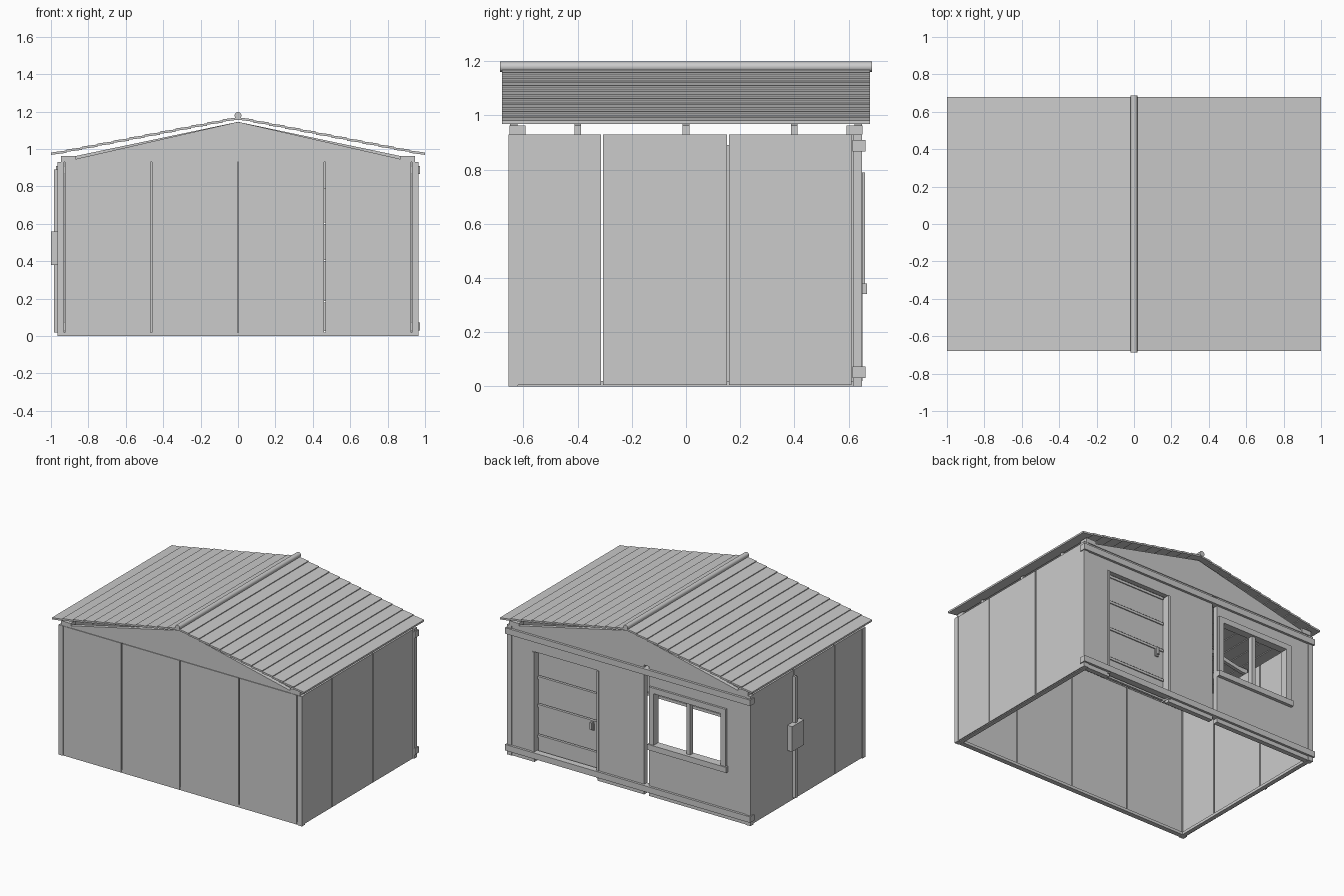
import bpy, bmesh
from mathutils import Vector

if "Cube" in bpy.data.objects:
    bpy.data.objects.remove(bpy.data.objects["Cube"])


def add_mesh(name, verts, faces):
    me = bpy.data.meshes.new(name)
    me.from_pydata(verts, [], faces)
    bm = bmesh.new()
    bm.from_mesh(me)
    bmesh.ops.recalc_face_normals(bm, faces=bm.faces)
    bm.to_mesh(me)
    bm.free()
    ob = bpy.data.objects.new(name, me)
    bpy.context.collection.objects.link(ob)
    return ob


def prism(name, profile, y0, y1):
    """Extrude an x-z profile along y."""
    n = len(profile)
    verts = [(x, y0, z) for x, z in profile] + [(x, y1, z) for x, z in profile]
    faces = [tuple(range(n)), tuple(range(n, 2 * n))]
    faces += [(i, (i + 1) % n, n + (i + 1) % n, n + i) for i in range(n)]
    return add_mesh(name, verts, faces)


def box(name, x0, x1, y0, y1, z0, z1):
    return prism(name, [(x0, z0), (x1, z0), (x1, z1), (x0, z1)], y0, y1)


def rod(name, radius, length, loc, rot, sides=12):
    bpy.ops.mesh.primitive_cylinder_add(vertices=sides, radius=radius, depth=length,
                                        location=loc, rotation=rot)
    bpy.context.object.name = name
    bpy.ops.object.shade_smooth_by_angle()


H = 0.93   # wall height
G = 0.004  # half gap between panels

# front wall panels
edges = [-0.928, -0.465, 0, 0.465, 0.928]
for i in range(4):
    box(f"front_panel_{i}", edges[i] + G, edges[i + 1] - G, -0.655, -0.625, 0.005, H)
box("front_base_rail", -0.93, 0.93, -0.65, -0.615, 0, 0.02)

# side wall panels, rails and corner posts
edges = [-0.652, -0.31, 0.155, 0.615]
for s, side in ((1, "right"), (-1, "left")):
    for i in range(3):
        box(f"{side}_panel_{i}", s * 0.935, s * 0.962,
            edges[i] + G, edges[i + 1] - G, 0.005, H)
    box(f"{side}_base_rail", s * 0.925, s * 0.955, -0.62, 0.62, 0, 0.02)
    box(f"{side}_front_post", s * 0.931, s * 0.966, -0.655, -0.62, 0, H)
    box(f"{side}_back_post", s * 0.93, s * 0.966, 0.617, 0.65, 0, H)

# back wall: panels around the door
BY = (0.61, 0.645)
box("back_panel_outer", 0.75, 0.928, *BY, 0, H)
box("back_panel_middle", -0.12, 0.25, *BY, 0, H)
box("back_panel_over_door", 0.25, 0.75, *BY, 0.79, H)

# back wall: panels around the window
box("window_panel_lower", -0.928, -0.16, *BY, 0, 0.37)
box("window_panel_upper", -0.928, -0.16, *BY, 0.76, H)
box("window_panel_inner", -0.20, -0.16, *BY, 0.37, 0.76)
box("window_panel_outer", -0.928, -0.74, *BY, 0.37, 0.76)

# horizontal beams across the back
for z, nm in ((0.03, "lower"), (0.867, "upper")):
    box(f"back_beam_{nm}", -0.972, 0.972, 0.615, 0.662, z, z + 0.043)

# recessed door with four boards, jambs and handle
rows = [0.02, 0.18, 0.40, 0.60, 0.79]
for i in range(4):
    box(f"door_board_{i}", 0.26, 0.75, 0.585, 0.602, rows[i] + 0.006, rows[i + 1] - 0.006)
    box(f"door_batten_{i}", 0.26, 0.75, 0.58, 0.609, rows[i + 1] - 0.018, rows[i + 1])
for x in (0.238, 0.75):
    box("door_jamb", x, x + 0.016, 0.58, 0.652, 0.02, 0.79)
box("door_handle_plate", 0.305, 0.33, 0.602, 0.612, 0.33, 0.40)
box("door_handle", 0.31, 0.325, 0.612, 0.628, 0.34, 0.39)

# window frame, sill and mullion
for x0, x1 in ((-0.205, -0.17), (-0.775, -0.735)):
    box("window_stile", x0, x1, 0.605, 0.66, 0.34, 0.79)
box("window_head", -0.735, -0.205, 0.605, 0.66, 0.75, 0.79)
box("window_sill", -0.785, -0.16, 0.605, 0.668, 0.34, 0.38)
box("window_mullion", -0.485, -0.455, 0.612, 0.645, 0.38, 0.75)

# meter box and conduit on the left wall
box("meter_box", -1.0, -0.962, 0.09, 0.225, 0.38, 0.56)
box("conduit", -0.985, -0.958, 0.145, 0.165, 0.02, 0.89)

# gables with eave blocks
for s, nm in ((-1, "front"), (1, "back")):
    y0, y1 = sorted((s * 0.622, s * 0.65))
    prism(f"{nm}_gable", [(-0.94, H), (0.94, H), (0, 1.145)], y0, y1)
    y0, y1 = sorted((s * 0.592, s * 0.652))
    for t in (-1, 1):
        box(f"{nm}_eave_block", t * 0.87, t * 0.947, y0, y1, H, 0.963)

# inner rafters
for y in (-0.4, 0, 0.4):
    prism("rafter", [(-0.947, H), (-0.947, 0.962), (-0.87, 0.962), (0, 1.145),
                     (0.87, 0.962), (0.947, 0.962), (0.947, H), (0.90, H),
                     (0, 1.10), (-0.90, H)], y - 0.0125, y + 0.0125)

# overlapping roof boards on both slopes
W = 1 / 12
for s, side in ((1, "right"), (-1, "left")):
    for i in range(12):
        xa, xb = i * W, (i + 1) * W
        za = 1.169 - i * 0.0161
        zb = za - 0.0105
        prism(f"roof_board_{side}_{i}",
              [(s * xa, za), (s * xb, zb), (s * xb, zb - 0.0125), (s * xa, za - 0.0125)],
              -0.68, 0.68)

# ridge roll
rod("ridge_cap", 0.019, 1.374, (0, 0, 1.179), (1.570796, 0, 0))
